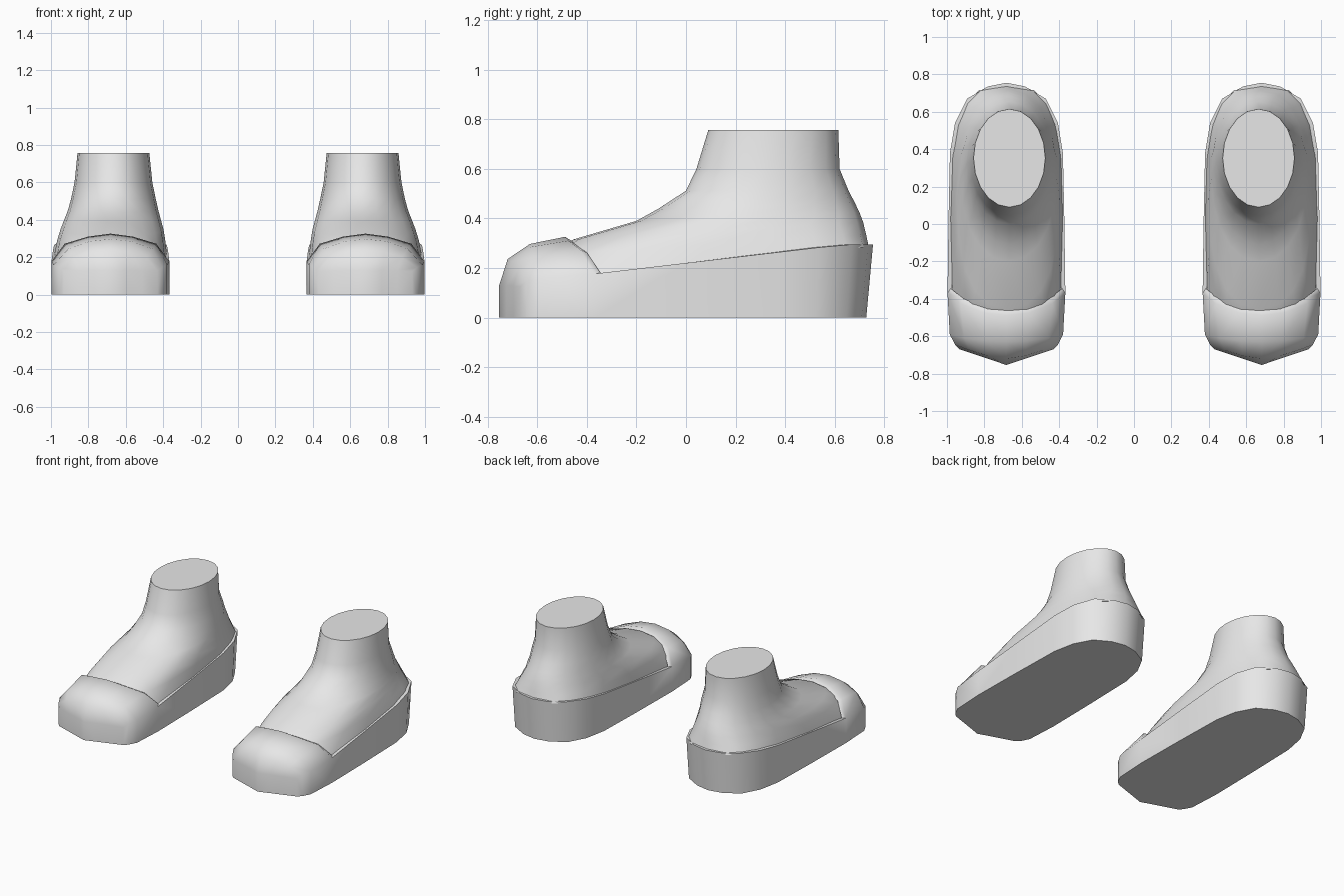
import bpy, bmesh, math

if "Cube" in bpy.data.objects:
    bpy.data.objects.remove(bpy.data.objects["Cube"], do_unlink=True)

grey = bpy.data.materials.new("plain grey")
grey.use_nodes = True
grey.diffuse_color = (0.8, 0.8, 0.8, 1)
grey.node_tree.nodes["Principled BSDF"].inputs["Base Color"].default_value = (0.8, 0.8, 0.8, 1)

FOOT_X = 0.682


def loft(bm, rows, closed=False):
    """Skin equal-length rows of points with quads."""
    grid = [[bm.verts.new(p) for p in row] for row in rows]
    n = len(rows[0])
    for a, b in zip(grid, grid[1:]):
        for i in range(n if closed else n - 1):
            j = (i + 1) % n
            bm.faces.new((a[i], a[j], b[j], b[i]))
    return grid


def mirrored(half):
    """Complete a half row that ends on the centre line."""
    return half + [(-x, y, z) for x, y, z in reversed(half[:-1])]


def finish(bm, name, side, angle):
    bmesh.ops.remove_doubles(bm, verts=bm.verts, dist=0.0005)
    for v in bm.verts:
        v.co.x = side * (v.co.x + FOOT_X)
    bmesh.ops.recalc_face_normals(bm, faces=bm.faces)
    mesh = bpy.data.meshes.new(name)
    bm.to_mesh(mesh)
    bm.free()
    mesh.materials.append(grey)
    obj = bpy.data.objects.new(name, mesh)
    bpy.context.collection.objects.link(obj)
    bpy.ops.object.select_all(action='DESELECT')
    obj.select_set(True)
    bpy.context.view_layer.objects.active = obj
    bpy.ops.object.shade_smooth_by_angle(angle=math.radians(angle))


def band_top(y):
    return min(0.295, 0.22 + 0.117 * y)


# Half outline of the side band, from behind the toe cap to the heel
BAND = [(0.315, -0.37), (0.31, 0.0), (0.302, 0.38), (0.275, 0.54),
        (0.21, 0.67), (0.1, 0.735), (0, 0.755)]

# Half arches of the toe cap, from the wall to the crest, back to front
CAP = [
    [(0.315, -0.37, band_top(-0.37)), (0.245, -0.425, 0.272), (0.12, -0.475, 0.31), (0, -0.488, 0.326)],
    [(0.303, -0.59, 0.16), (0.225, -0.61, 0.245), (0.11, -0.625, 0.285), (0, -0.63, 0.297)],
    [(0.275, -0.645, 0.145), (0.195, -0.675, 0.2), (0.1, -0.705, 0.227), (0, -0.72, 0.236)],
    [(0.25, -0.67, 0.125), (0.17, -0.697, 0.128), (0.085, -0.725, 0.13), (0, -0.754, 0.13)],
]
# Inner edge of the lip behind the toe cap
LIP = [(0.298, -0.345, 0.18), (0.228, -0.4, 0.262), (0.112, -0.45, 0.298), (0, -0.463, 0.31)]


def build_sole(side):
    bm = bmesh.new()
    # Toe cap
    rows = [mirrored([(h[0][0], h[0][1], 0)] + h) for h in CAP]
    front = CAP[-1]
    rows.append(mirrored([(front[0][0], front[0][1], 0)] + [(x, y, 0) for x, y, z in front]))
    loft(bm, rows)
    loft(bm, [mirrored(CAP[0]), mirrored(LIP)])
    # Side band with a narrow rim, drawn in slightly under the heel
    def tuck(y):
        return max(0, y - 0.3) * 0.06
    bottom = [(x * (1 - tuck(y)), y - tuck(y), 0) for x, y in BAND]
    top = [(x, y, band_top(y)) for x, y in BAND]
    rim = [(x * 0.93, y - max(0, y) * 0.04, band_top(y)) for x, y in BAND]
    loft(bm, [mirrored(r) for r in (bottom, top, rim)])
    # Flat underside
    bmesh.ops.remove_doubles(bm, verts=bm.verts, dist=0.0005)
    edge = [e for e in bm.edges if e.is_boundary and all(v.co.z < 0.001 for v in e.verts)]
    bmesh.ops.contextual_create(bm, geom=edge)
    finish(bm, ("left" if side > 0 else "right") + "_sole_and_toe_cap", side, 45)


# Upper rings: front y, front z, back y, back z, half width, squareness
RINGS = [
    (-0.70, 0.13, 0.738, 0.285, 0.302, 3.2),
    (-0.55, 0.255, 0.727, 0.335, 0.288, 2.7),
    (-0.455, 0.315, 0.715, 0.385, 0.275, 2.35),
    (-0.2, 0.39, 0.70, 0.425, 0.256, 2.1),
    (-0.11, 0.44, 0.683, 0.46, 0.242, 2),
    (0.0, 0.512, 0.655, 0.515, 0.226, 2),
    (0.042, 0.6, 0.62, 0.6, 0.208, 2),
    (0.09, 0.757, 0.615, 0.757, 0.192, 2),
]


def build_upper(side, sides=20):
    bm = bmesh.new()
    rows = []
    for fy, fz, by, bz, hw, power in RINGS:
        lean = -0.016 * min(1, max(0, (bz - 0.28) / 0.2))
        row = []
        for i in range(sides):
            a = 2 * math.pi * i / sides
            c, s = math.cos(a), math.sin(a)
            x = math.copysign(abs(c) ** (2 / power), c) * hw
            t = (1 + math.copysign(abs(s) ** (2 / power), s)) / 2
            row.append((x + lean, fy + (by - fy) * t, fz + (bz - fz) * t))
        rows.append(row)
    grid = loft(bm, rows, closed=True)
    bm.faces.new(grid[0])
    bm.faces.new(grid[-1])
    finish(bm, ("left" if side > 0 else "right") + "_upper", side, 45)


for side in (1, -1):
    build_sole(side)
    build_upper(side)
